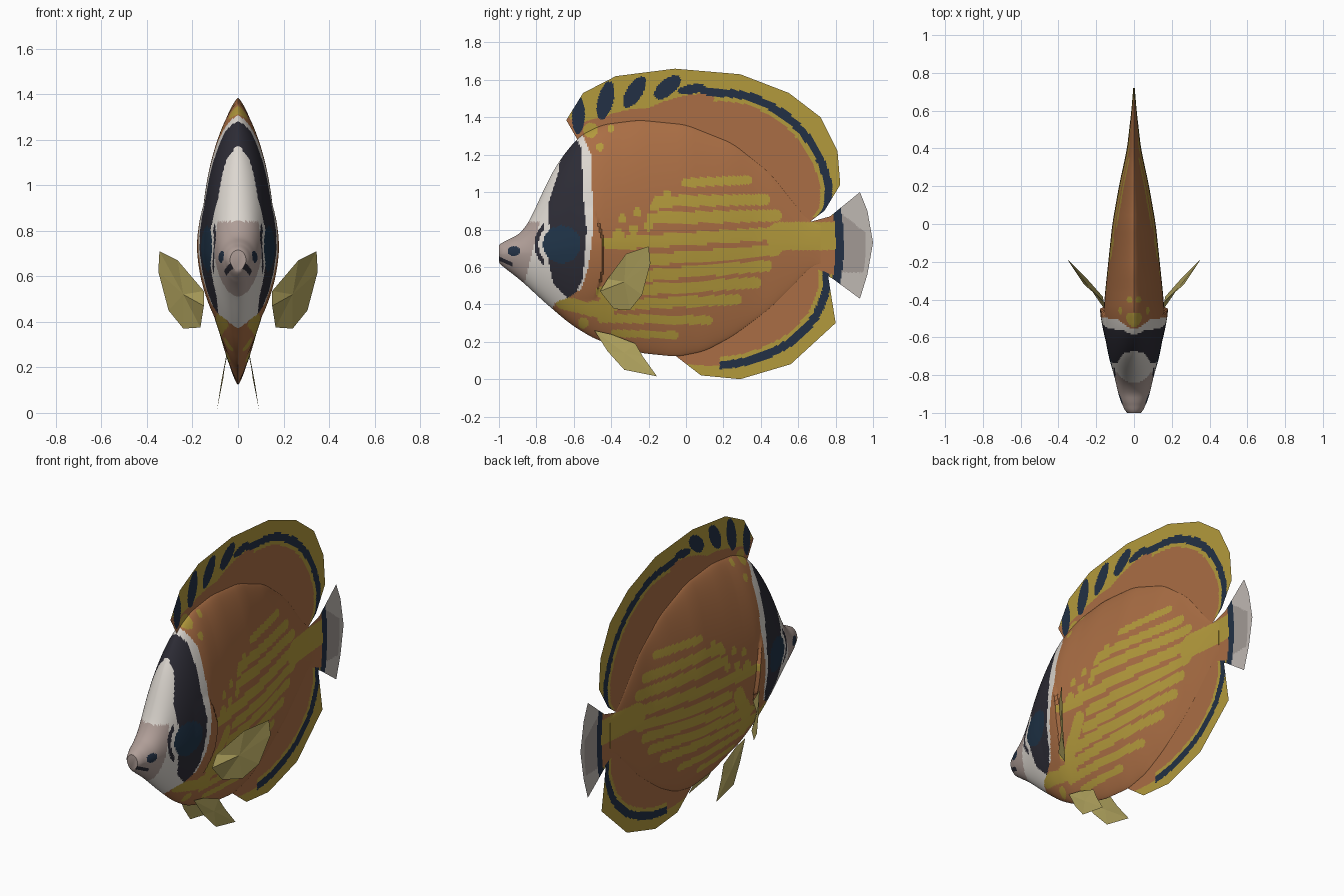
import bpy, bmesh, math

if "Cube" in bpy.data.objects:
    bpy.data.objects.remove(bpy.data.objects["Cube"])

# ---------- colours ----------
PALETTE = [("brown_orange", (0.40, 0.155, 0.058)), ("yellow", (0.45, 0.32, 0.045)),
           ("navy", (0.016, 0.030, 0.058)), ("mask_black", (0.026, 0.025, 0.036)),
           ("white", (0.72, 0.68, 0.63)), ("muzzle_grey", (0.43, 0.34, 0.31)),
           ("tail_pale", (0.52, 0.48, 0.45)), ("tail_grey", (0.36, 0.32, 0.30)),
           ("fin_pale_yellow", (0.43, 0.36, 0.11)), ("eye_blue", (0.014, 0.034, 0.065))]
BROWN, YELLOW, NAVY, BLACK, WHITE, GREY, PALE, TAILGREY, FIN, EYE = range(10)
MATS = []
for name, c in PALETTE:
    m = bpy.data.materials.new(name)
    m.diffuse_color = (*c, 1)
    m.use_nodes = True
    m.node_tree.nodes["Principled BSDF"].inputs["Base Color"].default_value = m.diffuse_color
    MATS.append(m)


# ---------- helpers ----------
def interp(pts, x):
    if x <= pts[0][0]:
        return pts[0][1]
    for (a, b), (c, d) in zip(pts, pts[1:]):
        if x <= c:
            return b + (d - b) * (x - a) / (c - a)
    return pts[-1][1]


def smooth_interp(pts, x):
    r = min(0.04, x + 1.0, 0.72 - x)
    return sum(interp(pts, x + r * k / 3) for k in range(-3, 4)) / 7


def seg_dist(y, z, s):
    dy, dz = s[2] - s[0], s[3] - s[1]
    t = max(0, min(1, ((y - s[0]) * dy + (z - s[1]) * dz) / (dy * dy + dz * dz)))
    return math.hypot(y - s[0] - t * dy, z - s[1] - t * dz)


def make(name, verts, faces, paint, smooth=False):
    me = bpy.data.meshes.new(name)
    me.from_pydata(verts, [], faces)
    bm = bmesh.new()
    bm.from_mesh(me)
    bmesh.ops.remove_doubles(bm, verts=bm.verts, dist=1e-5)
    bmesh.ops.recalc_face_normals(bm, faces=bm.faces)
    for f in bm.faces:
        c = f.calc_center_median()
        f.material_index = paint(c.y, c.z)
        f.smooth = smooth
    bm.to_mesh(me)
    bm.free()
    for m in MATS:
        me.materials.append(m)
    if smooth:
        me.set_sharp_from_angle(angle=math.radians(40))
    ob = bpy.data.objects.new(name, me)
    bpy.context.collection.objects.link(ob)
    return ob


def resample(pts, n):
    acc = [0]
    for a, b in zip(pts, pts[1:]):
        acc.append(acc[-1] + math.dist(a, b))
    ys = [(s, p[0]) for s, p in zip(acc, pts)]
    zs = [(s, p[1]) for s, p in zip(acc, pts)]
    return [(interp(ys, acc[-1] * i / n), interp(zs, acc[-1] * i / n)) for i in range(n + 1)]


def flat_fin(name, outer, inner, n, k, paint):
    A, B = resample(outer, n), resample(inner, n)
    verts = [(0, a[0] + (b[0] - a[0]) * j / k, a[1] + (b[1] - a[1]) * j / k)
             for a, b in zip(A, B) for j in range(k + 1)]
    w = k + 1
    faces = [(i * w + j, i * w + j + 1, (i + 1) * w + j + 1, (i + 1) * w + j)
             for i in range(n) for j in range(k)]
    return make(name, verts, faces, paint)


# ---------- colour pattern ----------
STRIPES = [(0.0, 1.05, .33, 1.065, .024), (-.15, .95, .42, .96, .030), (-.18, .86, .48, .875, .032),
           (-.38, .725, .55, .785, .034), (-.22, .635, .48, .69, .030), (-.26, .55, .43, .605, .030),
           (-.45, .465, .37, .515, .030), (-.50, .39, .27, .425, .028), (-.45, .325, .12, .315, .024),
           (-.38, .245, -.06, .235, .020), (-.66, .41, -.42, .35, .036), (-.42, .44, -.30, .62, .04),
           (.5, .765, .80, .765, .075)]
SPOTS = [(-.34, .86, .022), (-.26, .89, .024), (-.28, .80, .026), (-.20, .82, .026), (-.36, .77, .03),
         (-.17, .92, .026), (-.42, .73, .03), (-.10, .99, .02), (-.51, 1.33, .04), (-.46, 1.24, .022),
         (-.40, 1.34, .02), (-.55, .30, .03)]
BLOBS = [(-.575, 1.41, .10, .034, 88), (-.43, 1.49, .105, .042, 76), (-.275, 1.535, .095, .042, 58),
         (-.10, 1.56, .085, .042, 40), (.03, 1.55, .075, .026, 10), (.14, 1.535, .08, .022, -8)]
CY, CZ = 0.1, 0.8


def polar(pts):
    return sorted((math.atan2(z - CZ, y - CY), math.hypot(y - CY, z - CZ)) for y, z in pts)


TOP_RING = polar([(-.58, 1.36), (-.42, 1.41), (-.2, 1.45), (.07, 1.525), (.34, 1.51), (.555, 1.39),
                  (.69, 1.23), (.76, 1.04), (.755, .92), (.72, .87)])
LOW_RING = polar([(-.04, .09), (.18, .075), (.39, .115), (.56, .2), (.69, .33), (.75, .48), (.75, .57)])


def pattern(y, z):
    a, r = math.atan2(z - CZ, y - CY), math.hypot(y - CY, z - CZ)
    for s in BLOBS:
        t = math.radians(s[4])
        u = (y - s[0]) * math.cos(t) + (z - s[1]) * math.sin(t)
        v = (z - s[1]) * math.cos(t) - (y - s[0]) * math.sin(t)
        if (u / s[2]) ** 2 + (v / s[3]) ** 2 < 1:
            return NAVY
    for ring, start in ((TOP_RING, .15), (LOW_RING, .18)):
        if ring[0][0] < a < ring[-1][0]:
            d = r - interp(ring, a)
            if abs(d) < .022 and y > start:
                return NAVY
            if d > (-.045 if y > start else 0):
                return YELLOW
    if any(seg_dist(y, z, s) < s[4] for s in STRIPES):
        return YELLOW
    if any(math.hypot(y - s[0], z - s[1]) < s[2] for s in SPOTS):
        return YELLOW
    return BROWN


HEAD_END = [(.28, -.76), (.41, -.70), (.44, -.63), (.48, -.565), (.6, -.52), (.8, -.495), (1.2, -.505), (1.32, -.56)]
MASK_FRONT = [(.43, -.63), (.51, -.71), (.7, -.75), (.8, -.73), (.93, -.74), (1.1, -.685), (1.19, -.67), (1.2, -.9)]
MASK_BACK = [(.43, -.61), (.53, -.555), (.8, -.53), (.96, -.55), (1.23, -.56), (1.28, -.585)]


def body_paint(y, z):
    if y > interp(HEAD_END, z):
        return pattern(y, z)
    eye = math.hypot(y + .665, z - .72)
    if eye < .1:
        return EYE
    if .43 < z < 1.28 and interp(MASK_FRONT, z) < y < interp(MASK_BACK, z):
        return BLACK
    if abs(eye - .135) < .011 and y < -.76:                      # crease before the eye
        return BLACK
    if math.hypot((y + .92) / .034, (z - .685) / .026) < 1:      # nostril
        return NAVY
    if y < -.925 and abs(z - .645 + .45 * (y + 1)) < .011:       # mouth
        return BLACK
    if y < -.83 + .25 * (z - .65) and z < .84:
        return GREY
    return WHITE


def tail_paint(y, z):
    u = y + .5 * (z - .72) ** 2
    if u < .80:
        return pattern(y, z)
    if u < .845:
        return NAVY
    return TAILGREY if u < .96 and .57 < z < .87 - .8 * (y - .85) else PALE


# ---------- body: lens-shaped sections lofted along y ----------
TOP = [(-1, .715), (-.985, .73), (-.87, .785), (-.81, .90), (-.74, 1.06), (-.67, 1.18), (-.57, 1.30),
       (-.45, 1.36), (-.25, 1.385), (0, 1.36), (.25, 1.26), (.45, 1.10), (.6, .91), (.66, .84), (.72, .82)]
LOW = [(-1, .625), (-.985, .605), (-.89, .535), (-.755, .41), (-.62, .295), (-.49, .215), (-.245, .14),
       (-.05, .12), (.1, .15), (.25, .23), (.45, .38), (.6, .53), (.66, .60), (.72, .62)]
MID = [(-1, .67), (-.8, .68), (-.45, .74), (.72, .72)]
WIDTH = [(-1, .035), (-.98, .055), (-.9, .084), (-.82, .10), (-.7, .135), (-.6, .153), (-.48, .163),
         (-.35, .152), (0, .115), (.2, .08), (.4, .037), (.6, .014), (.72, .004)]
NY, NR = 215, 240
verts, faces = [], []
for i in range(NY + 1):
    y = -1 + 1.72 * i / NY
    top, low, mid, wid = (smooth_interp(p, y) for p in (TOP, LOW, MID, WIDTH))
    q = interp([(-.95, .5), (-.35, .75)], y)
    for j in range(NR):
        a = -math.pi / 2 + 2 * math.pi * j / NR
        t = math.sin(a)
        z = mid + t * ((top - mid) if t > 0 else (mid - low))
        x = wid * max(0, 1 - abs(t) ** (2 if t > 0 else 1.5)) ** q
        # raised gill cover ending in a step
        edge = -.44 - .9 * (z - .66) ** 2
        if .42 < z < .92 and -.62 < y < edge:
            x += .022 * (y + .62) / (edge + .62) * (1 - ((z - .67) / .25) ** 2)
        if abs(math.cos(a)) < 1e-6:
            x = 0
        verts.append((math.copysign(x, math.cos(a)), y, z))
for i in range(NY):
    for j in range(NR):
        k = (j + 1) % NR
        faces.append((i * NR + j, i * NR + k, (i + 1) * NR + k, (i + 1) * NR + j))
faces += [tuple(range(NR)), tuple(range(NY * NR, (NY + 1) * NR))]
make("body", verts, faces, body_paint, True)

# ---------- flat centre fins ----------
flat_fin("dorsal_fin",
         [(-.64, 1.385), (-.55, 1.53), (-.375, 1.62), (-.06, 1.66), (.29, 1.63), (.55, 1.53), (.72, 1.40),
          (.81, 1.22), (.825, 1.04), (.74, .90), (.66, .84)],
         [(-.58, 1.28), (-.3, 1.24), (0, 1.22), (.3, 1.1), (.5, .92), (.6, .82)], 260, 50, pattern)
flat_fin("anal_fin",
         [(-.05, .12), (.08, .02), (.29, 0), (.56, .08), (.80, .30), (.76, .55), (.66, .60)],
         [(-.05, .14), (.1, .22), (.3, .34), (.5, .52), (.6, .62)], 170, 40, pattern)
flat_fin("tail_fin",
         [(.6, .80), (.66, .84), (.77, .87), (.93, 1.0), (.97, .90), (1.0, .73)],
         [(.6, .64), (.66, .60), (.78, .54), (.93, .43), (.97, .56), (1.0, .73)], 80, 60, tail_paint)

# ---------- paired fins ----------
PECTORAL = [(.15, -.46, .47), (.15, -.42, .535), (.265, -.32, .67), (.345, -.20, .71), (.35, -.19, .62),
            (.305, -.235, .45), (.24, -.30, .37), (.165, -.385, .375)]
PELVIC = [(.05, -.49, .26), (.065, -.42, .15), (.085, -.33, .05), (.092, -.155, .015), (.072, -.23, .12),
          (.06, -.27, .19), (.05, -.40, .24)]
for side, s in (("right", 1), ("left", -1)):
    for name, pts, hub in (("pectoral_fin", PECTORAL, (.24, -.33, .52)), ("pelvic_fin", PELVIC, (.073, -.33, .14))):
        n = len(pts)
        vs = [(s * x, y, z) for x, y, z in pts + [hub]]
        make(f"{side}_{name}", vs, [(i, (i + 1) % n, n) for i in range(n)], lambda y, z: FIN)
